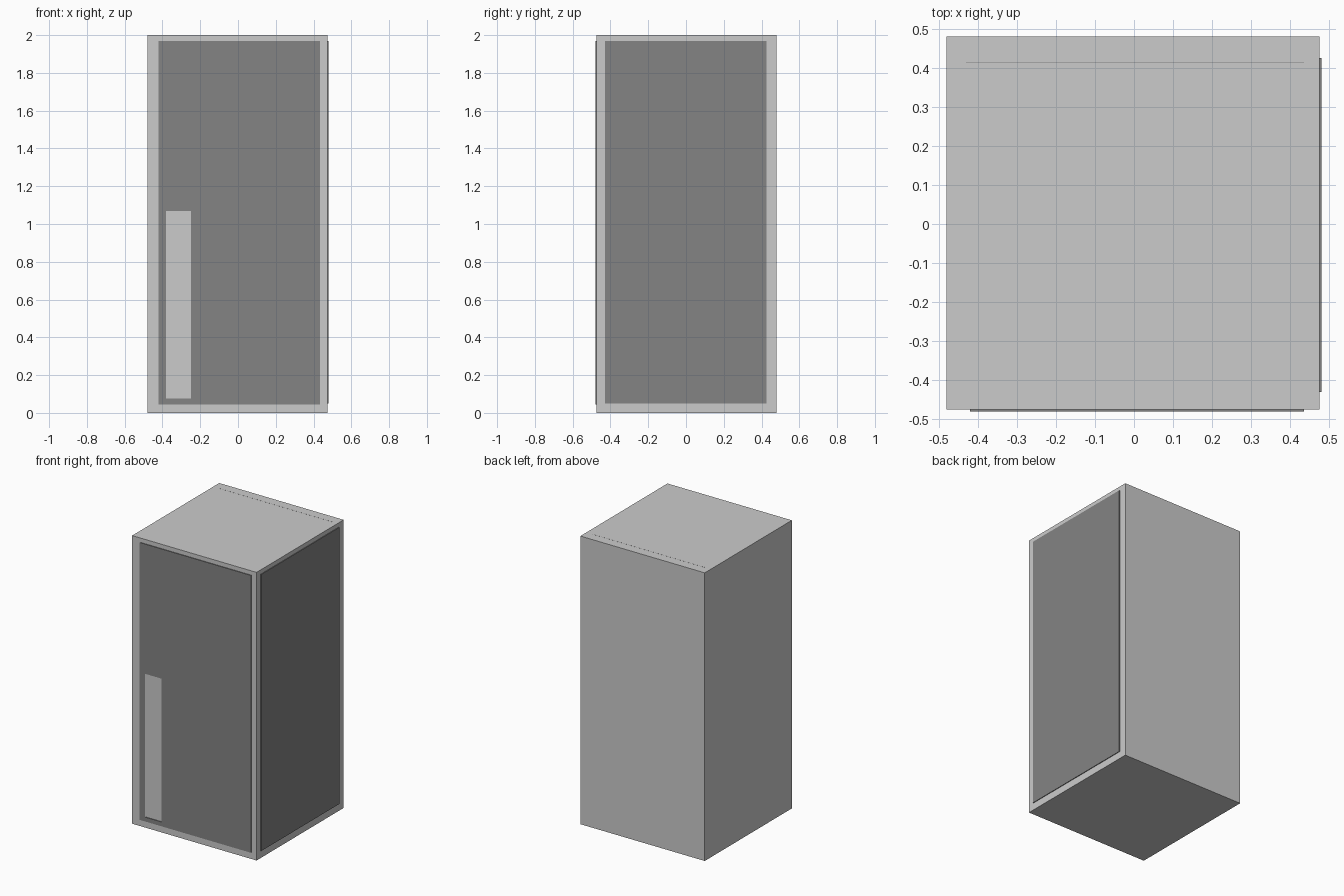
import bpy
from mathutils import Vector

if "Cube" in bpy.data.objects:
    bpy.data.objects.remove(bpy.data.objects["Cube"])

dark = bpy.data.materials.new("dark_panel")
dark.diffuse_color = (0.23, 0.23, 0.23, 1)
dark.use_nodes = True
dark.node_tree.nodes["Principled BSDF"].inputs["Base Color"].default_value = dark.diffuse_color


def box(name, lo, hi, mat=None):
    """Axis-aligned box between two opposite corners."""
    lo, hi = Vector(lo), Vector(hi)
    bpy.ops.mesh.primitive_cube_add(size=1, location=(lo + hi) / 2)
    ob = bpy.context.object
    ob.name = name
    ob.scale = hi - lo
    bpy.ops.object.transform_apply(location=False, rotation=False, scale=True)
    if mat:
        ob.data.materials.append(mat)
    return ob


# Cabinet body
box("cabinet_body", (-0.48, -0.475, 0), (0.475, 0.48, 2))

# Raised dark panels on the front and right side
front = box("front_panel", (-0.42, -0.48, 0.045), (0.435, -0.47, 1.97), dark)
box("side_panel", (0.47, -0.43, 0.05), (0.48, 0.425, 1.97), dark)

# Tall slot through the front panel, showing the body behind it
cutter = box("slot_cutter", (-0.38, -0.50, 0.075), (-0.25, -0.45, 1.07))
cutter.hide_render = True
cutter.hide_set(True)
slot = front.modifiers.new("slot", 'BOOLEAN')
slot.operation = 'DIFFERENCE'
slot.solver = 'EXACT'
slot.object = cutter

# Hairline seam across the back of the top
box("top_seam", (-0.43, 0.413, 1.995), (0.435, 0.415, 2.0004), dark)
